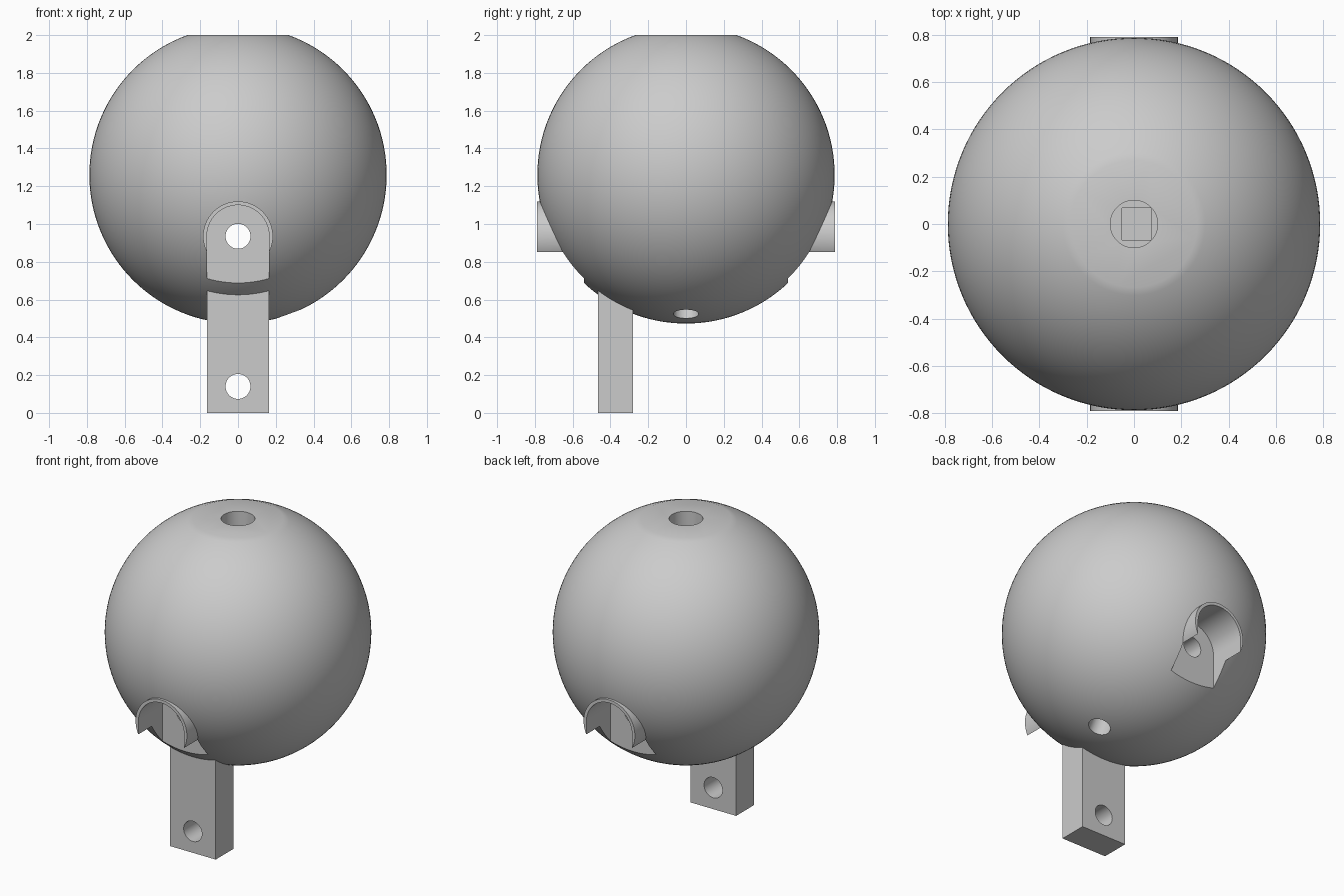
import bpy, math
from mathutils import Vector

if "Cube" in bpy.data.objects:
    bpy.data.objects.remove(bpy.data.objects["Cube"])

R, CZ, PIN_Z = 0.787, 1.26, 0.935

grey = bpy.data.materials.new("plain grey")
grey.diffuse_color = (0.6, 0.6, 0.6, 1)
grey.use_nodes = True
grey.node_tree.nodes["Principled BSDF"].inputs["Base Color"].default_value = grey.diffuse_color


def box(name, lo, hi):
    lo, hi = Vector(lo), Vector(hi)
    bpy.ops.mesh.primitive_cube_add(size=1, location=(lo + hi) / 2)
    ob = bpy.context.object
    ob.name, ob.scale = name, hi - lo
    bpy.ops.object.transform_apply(location=True, rotation=False, scale=True)
    return ob


def rod(name, a, b, r, sides=64):
    a, b = Vector(a), Vector(b)
    bpy.ops.mesh.primitive_cylinder_add(vertices=sides, radius=r, depth=(b - a).length,
                                        location=(a + b) / 2,
                                        rotation=(b - a).to_track_quat('Z', 'Y').to_euler())
    ob = bpy.context.object
    ob.name = name
    return ob


def combine(target, tool, op='DIFFERENCE'):
    mod = target.modifiers.new(op, 'BOOLEAN')
    mod.operation, mod.object, mod.solver = op, tool, 'EXACT'
    bpy.context.view_layer.objects.active = target
    bpy.ops.object.modifier_apply(modifier=mod.name)
    bpy.data.objects.remove(tool, do_unlink=True)


def finish(ob):
    ob.data.materials.clear()
    ob.data.materials.append(grey)
    bpy.ops.object.select_all(action='DESELECT')
    ob.select_set(True)
    bpy.context.view_layer.objects.active = ob
    bpy.ops.object.shade_smooth_by_angle(angle=math.radians(30))


# Ball with a flat top
bpy.ops.mesh.primitive_uv_sphere_add(segments=128, ring_count=64, radius=R, location=(0, 0, CZ))
ball = bpy.context.object
ball.name = "ball_body"
combine(ball, box("top_cut", (-1, -1, 2), (1, 1, 3)))

# Round hoods on front and back, each hollowed by an arched slot
for s in (-1, 1):
    combine(ball, rod("hood", (0, s * 0.45, PIN_Z), (0, s * 0.79, PIN_Z), 0.185), 'UNION')
for s in (-1, 1):
    slot = rod("slot", (0, s * 0.54, PIN_Z), (0, s * 1.0, PIN_Z), 0.165)
    y0, y1 = sorted((s * 0.54, s * 1.0))
    combine(slot, box("slot_lower", (-0.165, y0, 0.3), (0.165, y1, PIN_Z)), 'UNION')
    combine(ball, slot)

# Pin hole from front to back
combine(ball, rod("pin_hole", (0, -1, PIN_Z), (0, 1, PIN_Z), 0.066, 48))

# Top socket with a square recess in its floor
combine(ball, rod("socket", (0, 0, 1.4), (0, 0, 2.2), 0.1, 48))
combine(ball, box("socket_recess", (-0.05, -0.067, 1.3), (0.073, 0.067, 1.45)))

# Slanted drain hole low on the right side
n = Vector((0.27, 0, -0.74)).normalized()
c = Vector((0, 0, CZ))
combine(ball, rod("low_hole", c + n * 0.45, c + n * 0.95, 0.067, 48))
finish(ball)

# Leg with a cross hole near the foot
leg = box("leg", (-0.165, -0.465, 0), (0.165, -0.28, 0.8))
combine(leg, rod("leg_hole", (0, -0.7, 0.14), (0, 0, 0.14), 0.066, 48))
finish(leg)
